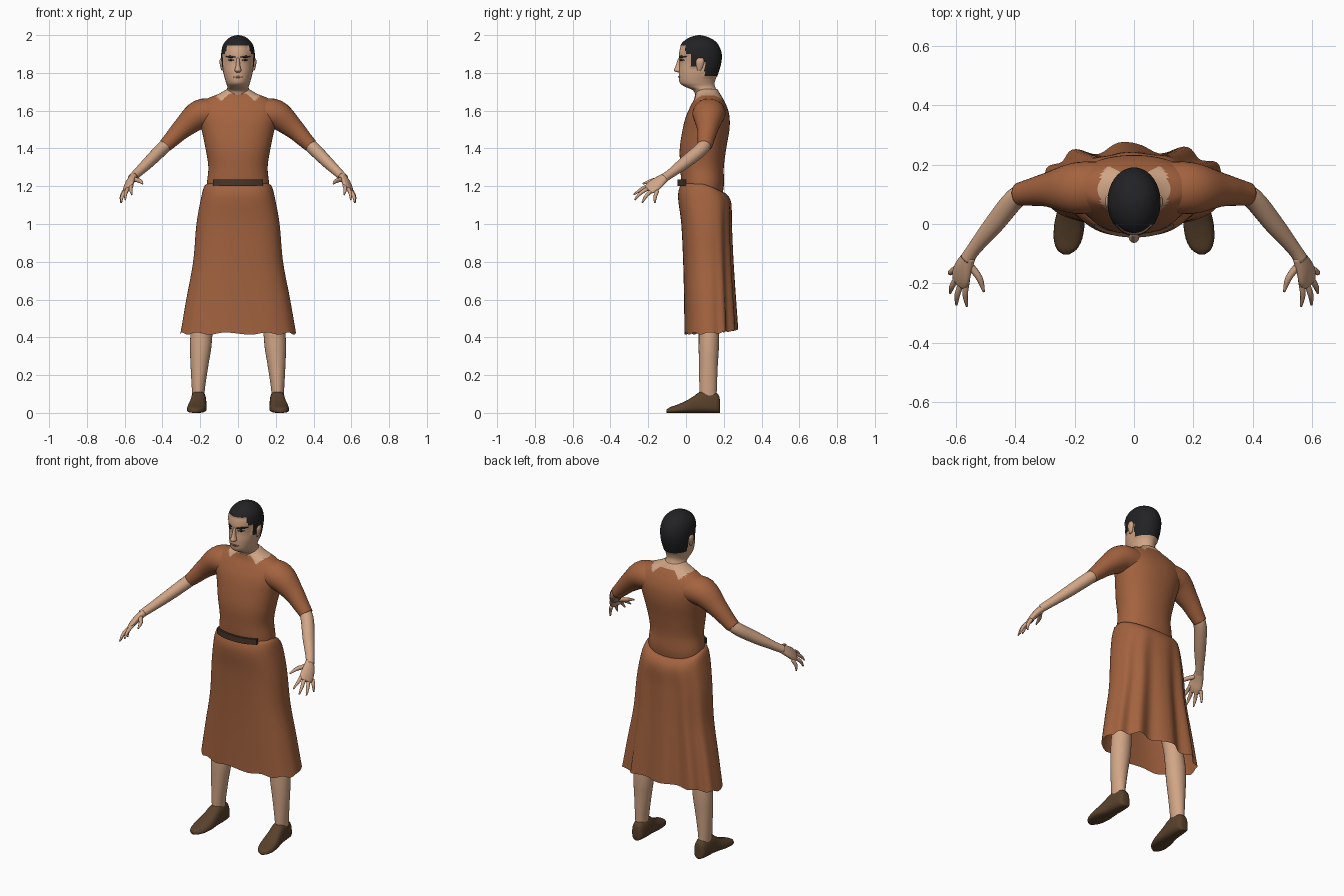
import bpy, bmesh, math
from mathutils import Vector
from mathutils.bvhtree import BVHTree


def material(name, rgb):
    m = bpy.data.materials.new(name)
    m.diffuse_color = (*rgb, 1)
    return m


CLOTH = material("rust cloth", (0.37, 0.125, 0.05))
SKIN = material("skin", (0.64, 0.38, 0.24))
HAIR = material("black hair", (0.016, 0.016, 0.018))
SHOE = material("brown shoe leather", (0.10, 0.053, 0.025))
BELT = material("dark belt leather", (0.066, 0.036, 0.021))
LIP = material("lip", (0.30, 0.14, 0.09))


def smooth_rows(rows, steps):
    """Catmull-Rom interpolation between parameter rows."""
    out = []
    for i in range(len(rows) - 1):
        a, b = rows[max(i - 1, 0)], rows[i]
        c, d = rows[i + 1], rows[min(i + 2, len(rows) - 1)]
        for s in range(steps):
            t = s / steps
            out.append([0.5 * (2 * q + (r - p) * t + (2 * p - 5 * q + 4 * r - w) * t * t
                               + (3 * q - p - 3 * r + w) * t ** 3)
                        for p, q, r, w in zip(a, b, c, d)])
    return out + [list(rows[-1])]


def unit_ring(n, power=2.0):
    pts = []
    for i in range(n):
        t = 2 * math.pi * i / n
        c, s = math.cos(t), math.sin(t)
        pts.append((math.copysign(abs(c) ** (2 / power), c),
                    math.copysign(abs(s) ** (2 / power), s)))
    return pts


def skin_rings(name, rings, mats, mirror=False, caps=(True, True), rule=None):
    """Bridge a list of point rings into one smooth object."""
    bm = bmesh.new()
    vr = [[bm.verts.new(p) for p in ring] for ring in rings]
    n = len(vr[0])
    for a, b in zip(vr, vr[1:]):
        for i in range(n):
            j = (i + 1) % n
            bm.faces.new((a[i], a[j], b[j], b[i]))
    if caps[0]:
        bm.faces.new(vr[0][::-1])
    if caps[1]:
        bm.faces.new(vr[-1])
    bmesh.ops.recalc_face_normals(bm, faces=bm.faces)
    for f in bm.faces:
        f.smooth = True
        if rule:
            f.material_index = rule(f.calc_center_median())
    me = bpy.data.meshes.new(name)
    bm.to_mesh(me)
    bm.free()
    for m in mats:
        me.materials.append(m)
    ob = bpy.data.objects.new(name, me)
    bpy.context.collection.objects.link(ob)
    if mirror:
        ob.modifiers.new("Mirror", 'MIRROR')
    return ob


def loft(name, rows, mats, n=32, steps=4, power=2.0, **kw):
    """Vertical loft; rows are (z, centre x, front y, back y, half width)."""
    rings = []
    for z, cx, f, b, rx in smooth_rows(rows, steps):
        rings.append([(cx + rx * u, (f + b) / 2 + (b - f) / 2 * v, z)
                      for u, v in unit_ring(n, power)])
    return skin_rings(name, rings, mats, **kw)


def tube(name, rows, mat, side=(0, 1, 0), n=16, steps=4, **kw):
    """Mirrored limb along a path; rows are (x, y, z, radius along side, other radius)."""
    rows = smooth_rows(rows, steps)
    pts = [Vector(r[:3]) for r in rows]
    rings = []
    for i, p in enumerate(pts):
        d = (pts[min(i + 1, len(pts) - 1)] - pts[max(i - 1, 0)]).normalized()
        s = Vector(side)
        s = (s - d * s.dot(d)).normalized()
        o = d.cross(s)
        rings.append([p + s * rows[i][3] * u + o * rows[i][4] * v for u, v in unit_ring(n)])
    return skin_rings(name, rings, [mat], mirror=True, **kw)


# Tunic body, with bare skin showing in the notched neckline
def neckline(c):
    return 1 if c.z > 1.692 or c.z > 1.65 + abs(abs(c.x) - 0.085) else 0


loft("tunic_body", [
    (1.10, 0, 0.00, 0.18, 0.155), (1.20, 0, -0.022, 0.20, 0.165), (1.30, 0, -0.03, 0.20, 0.157),
    (1.40, 0, -0.033, 0.213, 0.172), (1.50, 0, -0.018, 0.23, 0.193), (1.57, 0, 0.0, 0.23, 0.212),
    (1.62, 0, 0.022, 0.217, 0.21), (1.66, 0, 0.042, 0.198, 0.17), (1.69, 0, 0.05, 0.18, 0.10),
    (1.715, 0, 0.058, 0.165, 0.058)], [CLOTH, SKIN], n=72, steps=6, power=2.2, rule=neckline)

# Sleeves and forearms
tube("sleeve", [
    (0.11, 0.125, 1.585, 0.085, 0.075), (0.20, 0.12, 1.58, 0.086, 0.078),
    (0.29, 0.115, 1.51, 0.058, 0.056), (0.345, 0.107, 1.455, 0.046, 0.044),
    (0.385, 0.10, 1.415, 0.039, 0.037)], CLOTH, n=28, steps=5)
tube("forearm", [
    (0.35, 0.11, 1.445, 0.032, 0.032), (0.40, 0.085, 1.40, 0.036, 0.035),
    (0.47, 0.0, 1.33, 0.034, 0.031), (0.535, -0.08, 1.268, 0.024, 0.024),
    (0.562, -0.118, 1.243, 0.024, 0.022)], SKIN, n=20)

# Hands
ACROSS = (0.06, 0.07, -0.05)
tube("palm", [
    (0.552, -0.105, 1.252, 0.023, 0.021), (0.572, -0.145, 1.222, 0.036, 0.019),
    (0.583, -0.18, 1.195, 0.041, 0.016), (0.590, -0.20, 1.18, 0.032, 0.010)], SKIN, side=ACROSS)
digits = {
    "index_finger": ((0.562, -0.19, 1.207), (0.568, -0.235, 1.185), (0.562, -0.277, 1.155)),
    "middle_finger": ((0.578, -0.19, 1.195), (0.594, -0.238, 1.165), (0.597, -0.272, 1.128)),
    "ring_finger": ((0.592, -0.175, 1.182), (0.612, -0.21, 1.15), (0.618, -0.232, 1.113)),
    "little_finger": ((0.602, -0.152, 1.175), (0.617, -0.163, 1.145), (0.619, -0.165, 1.11)),
    "thumb": ((0.555, -0.135, 1.238), (0.52, -0.182, 1.228), (0.505, -0.228, 1.213)),
}
for name, (a, b, c) in digits.items():
    k = 1.2 if name == "thumb" else 1.0
    tube(name, [(*a, 0.0105 * k, 0.0105 * k), (*b, 0.0095 * k, 0.0095 * k),
                (*c, 0.004, 0.004)], SKIN, n=10)

# Skirt: flared sheet with deep pleats at the back
skirt_rows = smooth_rows([
    (1.215, -0.018, 0.185, 0.155), (1.20, -0.032, 0.215, 0.178), (1.14, -0.042, 0.238, 0.195),
    (1.00, -0.025, 0.238, 0.22), (0.80, -0.015, 0.242, 0.238), (0.60, -0.010, 0.25, 0.275),
    (0.42, -0.008, 0.258, 0.306)], 5)
rings = []
for z, f, b, rx in skirt_rows:
    t = (1.215 - z) / 0.795
    ring = []
    for i, (u, v) in enumerate(unit_ring(120, 2.5)):
        a = 2 * math.pi * i / 120
        back = max(0, math.sin(a))
        fold = 1 + t * math.cos(11 * a + 0.9) * (0.012 + 0.13 * back)
        fy = fold if v > 0 else 1 + 0.012 * t * math.cos(7 * a)
        zz = z - 0.045 * back * max(0, 1 - t * 3) + 0.02 * t * back
        zz += 0.006 * t * t * math.cos(11 * a)
        ring.append((rx * u * (1 + (fold - 1) * 0.3), (f + b) / 2 + (b - f) / 2 * v * fy, zz))
    rings.append(ring)
skin_rings("skirt", rings, [CLOTH], caps=(False, False))

# Belt: curved strap across the front only
rings = []
for i in range(25):
    x = -0.132 + 0.264 * i / 24
    y = -0.045 + 0.034 * (abs(x) / 0.132) ** 2.4
    rings.append([(x, y, 1.202), (x, y + 0.012, 1.202), (x, y + 0.012, 1.236), (x, y, 1.236)])
belt = skin_rings("belt", rings, [BELT])
for p in belt.data.polygons:
    p.use_smooth = False

# Legs
loft("leg", [
    (0.07, 0.208, 0.075, 0.162, 0.033), (0.12, 0.210, 0.071, 0.163, 0.034),
    (0.25, 0.204, 0.069, 0.168, 0.047), (0.34, 0.198, 0.067, 0.174, 0.056),
    (0.42, 0.193, 0.067, 0.175, 0.058), (0.55, 0.178, 0.06, 0.17, 0.056),
    (0.85, 0.125, 0.03, 0.18, 0.08)], [SKIN], n=24, mirror=True)

# Shoes: rows are (y, centre x, half width, top z)
rings = []
for y, cx, w, top in smooth_rows([
        (0.180, 0.207, 0.014, 0.06), (0.170, 0.207, 0.032, 0.100), (0.12, 0.208, 0.040, 0.118),
        (0.075, 0.210, 0.042, 0.112), (0.04, 0.213, 0.045, 0.088), (0.0, 0.217, 0.050, 0.064),
        (-0.05, 0.222, 0.047, 0.042), (-0.085, 0.226, 0.033, 0.030), (-0.102, 0.228, 0.010, 0.018)], 3):
    rings.append([(cx + w * u * (1 - 0.12 * v), y, max(0.0, top / 2 + top / 2 * v))
                  for u, v in unit_ring(24, 2.8)])
skin_rings("shoe", rings, [SHOE], mirror=True)


# Head and neck, with a cropped hairline running around the ears
def hairline(c):
    for limit, line in ((0.0, 1.945), (0.03, 1.90), (0.055, 1.835), (0.098, 1.865)):
        if c.y < limit:
            return int(c.z > line)
    return int(c.z > 1.785)


head = loft("head", [
    (1.62, 0, 0.07, 0.19, 0.065), (1.68, 0, 0.05, 0.175, 0.060), (1.708, 0, 0.036, 0.162, 0.058),
    (1.728, 0, -0.008, 0.154, 0.057), (1.75, 0, -0.034, 0.152, 0.064), (1.80, 0, -0.038, 0.168, 0.077),
    (1.85, 0, -0.034, 0.182, 0.082), (1.90, 0, -0.037, 0.185, 0.084), (1.945, 0, -0.026, 0.170, 0.076),
    (1.975, 0, 0.0, 0.143, 0.056), (1.993, 0, 0.035, 0.105, 0.031), (2.0, 0, 0.065, 0.075, 0.005)],
    [SKIN, HAIR], n=72, steps=6, rule=hairline)
hair_verts = {v for p in head.data.polygons if p.material_index for v in p.vertices}
for i in hair_verts:
    co = head.data.vertices[i].co
    co.x *= 1.06
    co.y = 0.075 + (co.y - 0.075) * 1.04

# Nose and ears
loft("nose", [(1.803, 0, -0.045, -0.02, 0.010), (1.812, 0, -0.064, -0.02, 0.018),
              (1.835, 0, -0.056, -0.02, 0.012), (1.88, 0, -0.040, -0.02, 0.007)],
     [SKIN], n=16)
loft("ear", [(1.812, 0.082, 0.062, 0.078, 0.005), (1.83, 0.084, 0.056, 0.088, 0.009),
             (1.86, 0.087, 0.052, 0.097, 0.011), (1.878, 0.086, 0.062, 0.09, 0.006)],
     [SKIN], n=14, mirror=True)

# Painted face details, thin plates laid on the head surface
tree = BVHTree.FromPolygons([v.co for v in head.data.vertices],
                            [p.vertices[:] for p in head.data.polygons])


def face_plate(name, mat, x0, x1, z0, z1, height, mirror=True):
    rings = []
    for i in range(9):
        t = i / 8
        x, z = x0 + (x1 - x0) * t, z0 + (z1 - z0) * t
        h = height * (0.25 + 0.75 * math.sin(math.pi * t)) / 2
        ring = []
        for dz, dy in ((-h, -0.003), (h, -0.003), (h, 0.002), (-h, 0.002)):
            hit = tree.ray_cast(Vector((x, -1, z + dz)), Vector((0, 1, 0)))[0]
            ring.append((x, hit.y + dy, z + dz))
        rings.append(ring)
    skin_rings(name, rings, [mat], mirror=mirror)


face_plate("eyebrow", HAIR, 0.014, 0.066, 1.884, 1.886, 0.012)
face_plate("eye", HAIR, 0.022, 0.054, 1.868, 1.868, 0.009)
face_plate("mouth", LIP, -0.027, 0.027, 1.778, 1.778, 0.009, mirror=False)
